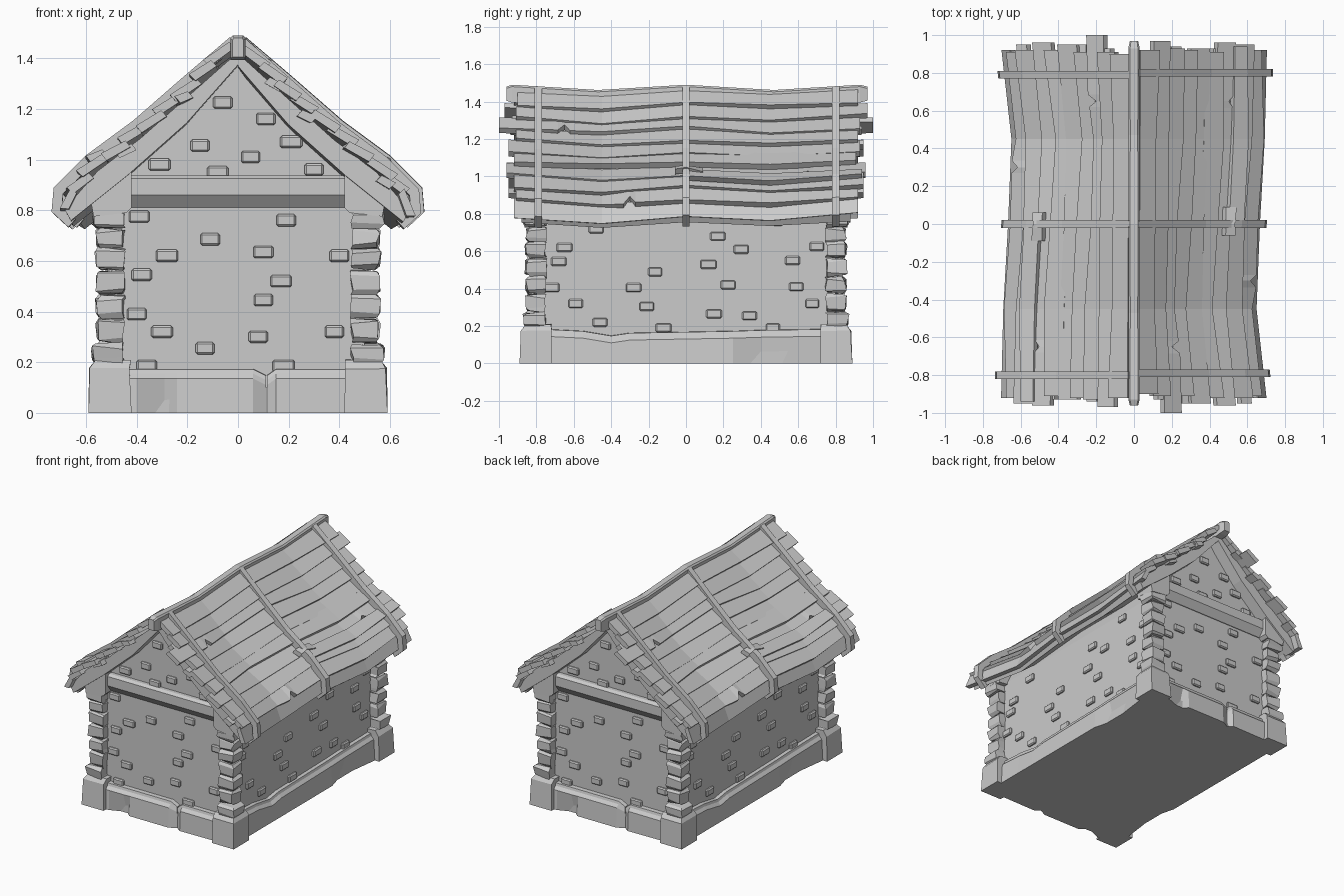
import bpy, bmesh, math, random
from mathutils import Vector, Matrix

if "Cube" in bpy.data.objects:
    bpy.data.objects.remove(bpy.data.objects["Cube"])
random.seed(4)
R = random.uniform
HALF_TURN = Matrix.Rotation(math.pi, 4, 'Z')


def loft(bm, sections):
    """Closed solid through matching cross-sections."""
    rings = [[bm.verts.new(p) for p in s] for s in sections]
    n = len(rings[0])
    for a, b in zip(rings, rings[1:]):
        for i in range(n):
            j = (i + 1) % n
            bm.faces.new((a[i], a[j], b[j], b[i]))
    bm.faces.new(rings[0])
    bm.faces.new(rings[-1][::-1])


def finish(bm, name, twin=None):
    """Make the object, and optionally its half-turn copy."""
    bmesh.ops.recalc_face_normals(bm, faces=bm.faces)
    me = bpy.data.meshes.new(name)
    bm.to_mesh(me)
    bm.free()
    ob = bpy.data.objects.new(name, me)
    bpy.context.collection.objects.link(ob)
    if twin:
        me2 = me.copy()
        me2.transform(HALF_TURN)
        bpy.context.collection.objects.link(bpy.data.objects.new(twin, me2))


def interp(t, table):
    for (a, u), (b, v) in zip(table, table[1:]):
        if t <= b:
            return u + (v - u) * max(0, (t - a) / (b - a))
    return table[-1][1]


def bend(x, y, z):
    """Sag and sway of the old roof (right-hand slope)."""
    dx = interp(y, [(-.9, 0), (-.45, -.05), (0, -.03), (.45, -.005), (.9, .005)])
    dz = interp(y, [(-.9, 0), (-.45, -.03), (0, 0), (.45, -.02), (.9, .005)])
    return Vector((x + dx * min(1, max(0, x / .3)), y, z + dz))


# Stone walls with gables
inner = [(.52, .865), (.43, .95), (.2, 1.15), (0, 1.385)]
outline = [(.5, .05), (.5, .8)] + inner[1:]
outline += [(-x, z) for x, z in outline[-2::-1]]
bm = bmesh.new()
loft(bm, [[(x, y, z) for x, z in outline] for y in (-.8, .8)])
finish(bm, "walls")

# Foundation floor
bm = bmesh.new()
loft(bm, [[(x, y, z) for x, y in ((-.53, -.83), (.53, -.83), (.53, .83), (-.53, .83))] for z in (0, .1)])
finish(bm, "foundation")


# Plinth strips: stations are (position, foot outset, top outset, height change)
def plinth(bm, stations, face, side):
    secs = []
    for t, o, p, h in stations:
        prof = [(face - .08, 0), (face + o, 0), (face + p, .135 + h),
                (face - .015, .155 + h), (face - .02, .172 + h), (face - .08, .176 + h)]
        secs.append([(d, t, z) if side else (t, -d, z) for d, z in prof])
    loft(bm, secs)


bm = bmesh.new()
plinth(bm, [(-.45, .01, .005, 0), (-.4, .01, .005, 0), (-.29, -.035, .005, 0), (-.24, .01, .003, 0),
            (.06, .01, .003, 0), (.11, -.015, -.02, -.025)], .85, False)
plinth(bm, [(.115, -.015, -.02, -.025), (.15, .01, .003, 0), (.45, .005, .005, 0)], .85, False)
finish(bm, "front_plinth", "back_plinth")
bm = bmesh.new()
plinth(bm, [(-.75, .01, .003, .01), (-.55, .01, 0, 0), (-.4, .01, .005, -.025), (-.3, .01, .003, -.01),
            (.25, .01, .003, 0), (.4, -.03, .003, .005), (.72, .012, .003, .01), (.75, .012, .003, .01)], .545, True)
finish(bm, "right_plinth", "left_plinth")


# Corner footings, piers of rough stones and caps
def block(sx, x0, x1, y0, y1, jit):
    def ring(z, g):
        c = [(x0, y0 - g), (x1 + g, y0 - g), (x1 + g, y1), (x0, y1)]
        return [(sx * (x + R(-jit, jit)), y + R(-jit, jit), z + R(-jit, jit)) for x, y in c]
    return ring


for sx, side, back in ((1, "right", "left"), (-1, "left", "right")):
    bm = bmesh.new()
    r = block(sx, .425, .59, -.885, -.72, .004)
    loft(bm, [[(sx * x, y, 0) for x, y in ((.42, -.89), (.59, -.89), (.59, -.72), (.42, -.72))],
              r(.175, -.005), r(.21, -.03)])
    finish(bm, "front_%s_footing" % side, "back_%s_footing" % back)
    bm = bmesh.new()
    z = .195
    for i, h in enumerate((.08, .1, .09, .1, .085, .08, .07)):
        r = block(sx, .45, .553, -.85, -.75, .008)
        g = .014 if i in (0, 6) else R(-.004, .004)
        loft(bm, [r(z + .002, g - .008), r(z + h * .2, g + .004), r(z + h * .8, g + .006), r(z + h - .002, g - .008)])
        z += h
    finish(bm, "front_%s_pier" % side, "back_%s_pier" % back)
    bm = bmesh.new()
    cap = [(.42, .81), (.44, .79), (.57, .775), (.58, .83), (.42, .97)]
    loft(bm, [[(sx * x, y, zz) for x, zz in cap] for y in (-.87, -.72)])
    finish(bm, "front_%s_cap" % side, "back_%s_cap" % back)

# Gable beams with a slanted underside
bm = bmesh.new()
beam = [(-.78, .81), (-.805, .81), (-.845, .86), (-.845, .925), (-.825, .937), (-.78, .937)]
loft(bm, [[(x, y, z) for y, z in beam] for x in (-.44, .44)])
finish(bm, "front_beam", "back_beam")

# Protruding bricks
FRONT = [(-.06, 1.225), (.11, 1.16), (.21, 1.07), (-.15, 1.055), (.05, 1.01), (-.31, .98), (.30, .96),
         (-.08, .95), (-.39, .775), (.19, .76), (-.11, .685), (-.28, .62), (.10, .635), (.40, .62),
         (-.38, .545), (.17, .52), (-.40, .39), (.10, .445), (-.30, .32), (.08, .30), (.38, .32),
         (-.13, .255), (.18, .185), (-.36, .185)]
SIDE = [(-.65, .62), (-.68, .545), (-.72, .405), (-.59, .32), (-.46, .22), (-.28, .405), (-.165, .49),
        (-.21, .305), (-.12, .19), (.17, .68), (.295, .61), (.12, .53), (.225, .42), (.15, .265),
        (.34, .255), (.465, .19), (.57, .55), (.59, .41), (.675, .32), (.70, .625), (.48, .76), (-.48, .72)]


def bricks(spots, side, *names):
    bm = bmesh.new()
    for t, z in spots:
        b = bmesh.new()
        w = R(.074, .088)
        m = Matrix.Diagonal((.032, w, .048, 1) if side else (w, .032, .048, 1))
        bmesh.ops.create_cube(b, size=1, matrix=m)
        bmesh.ops.bevel(b, geom=b.edges[:], offset=.007, segments=1, affect='EDGES')
        b.transform(Matrix.Translation((.5, t, z) if side else (t, -.8, z)))
        tmp = bpy.data.meshes.new("tmp")
        b.to_mesh(tmp)
        b.free()
        bm.from_mesh(tmp)
        bpy.data.meshes.remove(tmp)
    finish(bm, *names)


bricks(FRONT, False, "front_bricks", "back_bricks")
bricks(SIDE, True, "right_bricks", "left_bricks")

# Roof underlay, showing as the curved barge at the gables
bm = bmesh.new()
slab = [(0, 1.37), (.2, 1.14), (.43, .935), (.655, .755), (.68, .80), (.55, .95), (.38, 1.08), (.2, 1.24), (0, 1.42)]
loft(bm, [[bend(x, y, z) for x, z in slab] for y in (-.88, -.45, 0, .45, .88)])
finish(bm, "right_roof_underlay", "left_roof_underlay")

# Roof surface profile, walked by length
ROOF = [Vector(p) for p in ((.03, 1.455), (.2, 1.29), (.4, 1.115), (.58, .975), (.685, .865), (.688, .77))]


def along(s):
    for a, b in zip(ROOF, ROOF[1:]):
        d = b - a
        if s <= d.length or b is ROOF[-1]:
            return a + d.normalized() * s, Vector((-d.y, d.x)).normalized()
        s -= d.length


def plank(bm, s, w, y0, y1, lift=0, notch=None):
    ys = [y0, -.45, 0, .45, y1]
    if notch is not None:
        ys += [notch - .035, notch, notch + .03]
    secs = []
    for y in sorted(v for v in ys if y0 <= v <= y1):
        ww = w + R(-.014, .014) - (.05 if y == notch else 0)
        p, n = along(s)
        q, m = along(s + ww)
        t = lift + R(-.008, .008)
        pts = (p + n * (t - .008), q + m * (t + .012), q + m * (t - .024), p + n * (t - .04))
        secs.append([bend(v.x, y, v.y) for v in pts])
    loft(bm, secs)


# Overlapping roof planks with uneven ends and a few chips
front_ends = [.90, .91, 1.0, .91, .95, .92, .96, .92, .91, .92]
back_ends = [.92, .97, .93, .92, .93, .91, .96, .95, .92, .92]
chips = {2: -.65, 6: .65, 8: -.3}
bm = bmesh.new()
for i in range(10):
    plank(bm, i * .095 + R(-.01, .01) * (i > 0), .112, -front_ends[i], back_ends[i],
          R(-.006, .01), chips.get(i))
plank(bm, .63, .05, -.06, .09, .03)
plank(bm, .655, .07, .02, .94, .024)
for s, y in ((.16, -.88), (.34, -.9), (.75, -.9), (.25, .89), (.55, .88)):
    plank(bm, s, .06, y - .05, y + .05, -.02)
finish(bm, "right_roof_planks", "left_roof_planks")

# Battens wrapping over each slope and under the eave
bm = bmesh.new()
path = [(.02, 1.47), (.2, 1.315), (.4, 1.14), (.59, 1.0), (.71, .88), (.717, .80), (.655, .745)]
for y in (-.79, 0, .8):
    secs = []
    for i, p in enumerate(path):
        d = (Vector(path[min(i + 1, 6)]) - Vector(path[max(i - 1, 0)])).normalized()
        n = Vector((-d.y, d.x)) * .017
        secs.append([bend(p[0] + k * n.x, y + o, p[1] + k * n.y)
                     for k, o in ((1, -.02), (1, .02), (-1.6, .02), (-1.6, -.02))])
    loft(bm, secs)
finish(bm, "right_battens", "left_battens")

# Sagging ridge beam
bm = bmesh.new()
secs = []
for y, w, dz, c in ((-.96, .022, -.01, .02), (-.93, .03, 0, 0), (-.47, .028, -.028, 0), (0, .03, 0, 0),
                    (.47, .028, -.028, 0), (.93, .03, 0, 0), (.97, .022, -.01, .02)):
    secs.append([(-w, y, 1.395 + dz + c), (w, y, 1.395 + dz + c), (w, y, 1.48 + dz),
                 (w * .7, y, 1.49 + dz), (-w * .7, y, 1.49 + dz), (-w, y, 1.48 + dz)])
loft(bm, secs)
finish(bm, "ridge_beam")
